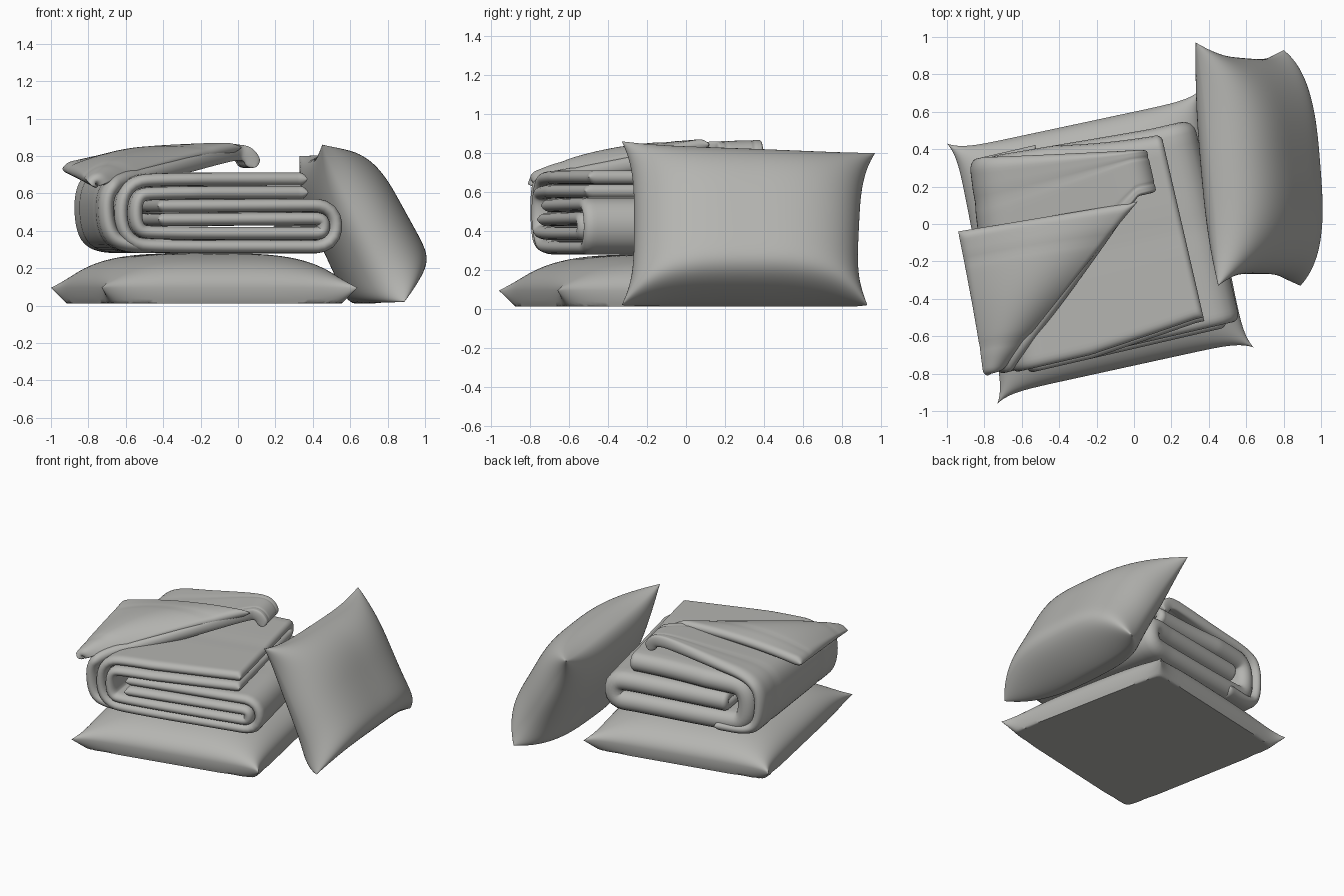
import bpy, math
from mathutils import Vector

if "Cube" in bpy.data.objects:
    bpy.data.objects.remove(bpy.data.objects["Cube"])

grey = bpy.data.materials.new("warm grey fabric")
grey.diffuse_color = (0.46, 0.46, 0.44, 1)
grey.use_nodes = True
grey.node_tree.nodes["Principled BSDF"].inputs["Base Color"].default_value = grey.diffuse_color
FLOOR = 0.012


def cushion(name, pos, up, down, ns, nt):
    """Two-sided padded surface: pos(s,t) is the seam sheet, up/down(s,t) the padding."""
    sp = [math.sin(math.pi * (i / ns - 0.5)) for i in range(ns + 1)]
    tp = [math.sin(math.pi * (j / nt - 0.5)) for j in range(nt + 1)]
    P = [[pos(s, t) for t in tp] for s in sp]
    verts, idx = [], {}
    for i, s in enumerate(sp):
        for j, t in enumerate(tp):
            a = P[min(i + 1, ns)][j] - P[max(i - 1, 0)][j]
            b = P[i][min(j + 1, nt)] - P[i][max(j - 1, 0)]
            n = a.cross(b).normalized()
            rim = i in (0, ns) or j in (0, nt)
            for side, h in ((0, up), (1, down)):
                if rim and side:
                    idx[i, j, 1] = idx[i, j, 0]
                    continue
                p = P[i][j].copy() if rim else P[i][j] + n * (h(s, t) * (1 - 2 * side))
                p.z = max(p.z, FLOOR)
                idx[i, j, side] = len(verts)
                verts.append(p)
    faces = []
    for i in range(ns):
        for j in range(nt):
            for side in (0, 1):
                q = [idx[i, j, side], idx[i + 1, j, side],
                     idx[i + 1, j + 1, side], idx[i, j + 1, side]]
                faces.append(q[::-1] if side else q)
    me = bpy.data.meshes.new(name)
    me.from_pydata(verts, [], faces)
    me.materials.append(grey)
    ob = bpy.data.objects.new(name, me)
    bpy.context.collection.objects.link(ob)
    bpy.context.view_layer.objects.active = ob
    ob.select_set(True)
    bpy.ops.object.shade_smooth_by_angle(angle=math.radians(50))
    ob.select_set(False)


def quad(c, pinch, k):
    """Bilinear patch between four corners, edges drawn in so the corners stick out."""
    c = [Vector(v) for v in c]

    def pos(s, t):
        a = s * (1 - pinch * (1 - abs(t) ** k)) / 2 + 0.5
        b = t * (1 - pinch * (1 - abs(s) ** k)) / 2 + 0.5
        return c[0].lerp(c[1], a).lerp(c[3].lerp(c[2], a), b)
    return pos


def dome(h, k=3, low=3, sag=0.0):
    """Pillow padding; low is the fullness of the t<0 half, sag moves filling there."""
    def f(s, t):
        kt = low if t < 0 else k
        return h * (1 - sag * t) * math.sqrt(max(0, (1 - abs(s) ** k) * (1 - abs(t) ** kt)))
    return f


def slab(h, ws, wt):
    """Even padding with rounded rims and soft quilting lines."""
    def rim(x, w):
        return math.sqrt(max(0, 1 - max(0, (abs(x) - 1 + w) / w) ** 2))

    def f(s, t):
        quilt = 1 - 0.1 * sum(math.exp(-((t - q) / 0.06) ** 2) for q in (-0.6, 0.6))
        return h * rim(s, ws) * rim(t, wt) * quilt
    return f


def path(pts):
    """Rounded polyline sampled by length, parameter -1..1."""
    pts = [Vector(p) for p in pts]
    for _ in range(4):
        new = [pts[0]]
        for a, b in zip(pts, pts[1:]):
            new += [a.lerp(b, 0.25), a.lerp(b, 0.75)]
        pts = new + [pts[-1]]
    cum = [0]
    for a, b in zip(pts, pts[1:]):
        cum.append(cum[-1] + (b - a).length)

    def at(s):
        d = (s + 1) / 2 * cum[-1]
        k = next((i for i in range(1, len(cum)) if cum[i] >= d), len(cum) - 1)
        return pts[k - 1].lerp(pts[k], (d - cum[k - 1]) / max(cum[k] - cum[k - 1], 1e-9))
    return at


CA, SA = math.cos(math.radians(13)), math.sin(math.radians(13))


def world(u, v, z):
    if u < 0:
        u *= 1 - 0.13 * v
    return Vector((u * CA - v * SA, u * SA + v * CA, z))


def mix(a, b, k):
    k = min(1, max(0, k))
    return a + (b - a) * k


# flat pillow at the bottom
cushion("flat_pillow",
        quad([(-0.73, -0.96, 0.095), (0.64, -0.66, 0.095), (0.36, 0.72, 0.095), (-1.0, 0.43, 0.095)], 0.06, 10),
        dome(0.185, 3.5, 3.5), dome(0.3, 4, 4), 60, 60)

# pillow leaning on the right, filling settled towards its base
cushion("leaning_pillow",
        quad([(0.89, -0.33, 0.02), (0.80, 0.93, 0.02), (0.33, 0.97, 0.80), (0.45, -0.33, 0.86)], 0.10, 3.5),
        dome(0.27, 3, 8, 0.0), dome(0.19, 3, 10, 0.2), 64, 64)

# blanket folded in half (fold at the back), then rolled up in a spiral
coil = path([(.25, .64), (-.50, .64), (-.685, .625), (-.685, .365), (-.50, .35), (.20, .35),
             (.365, .35), (.365, .50), (.20, .50), (-.54, .495)])
cache = {}


def coil_frame(s):
    if s not in cache:
        d = coil(min(1, s + .004)) - coil(max(-1, s - .004))
        cache[s] = coil(s), Vector((d.y, -d.x)).normalized()
    return cache[s]


def coil_pos(s, t):
    p, n = coil_frame(s)
    k = (-0.62 - s) / 0.35
    front = mix(-.65, -.59, k)
    back = mix(mix(.44, .49, (0.2 - p.x) / 0.9), .40, k)
    m = 0.22                                   # share of t used for the back fold
    if abs(t) < m:
        a = t / m * math.pi / 2
        off, v = math.sin(a), back + 0.036 * (math.cos(a) - 1)
    else:
        off = math.copysign(1, t)
        v = mix(back - 0.036, front + 0.02 * (off > 0), (abs(t) - m) / (1 - m))
    p = p + n * (0.036 * off)
    return world(p.x, v, p.y)


pad = slab(0.035, 0.022, 0.035)
cushion("folded_blanket", coil_pos, pad, pad, 180, 60)

# outer layer turned over the top, front edge cut back on the diagonal
wrap = path([(-.45, .325), (-.70, .32), (-.79, .39), (-.80, .62), (-.70, .72),
             (-.4, .765), (-.1, .815), (.04, .83), (.10, .81), (.13, .74)])


def wrap_pos(s, t):
    p = wrap(s)
    front = mix(-.62, .14, (s + 0.2) / 1.05)
    back = mix(.53, .37, (s + 0.2) / 1.2)
    drop = mix(0, 0.05, (s + 0.4) / 0.4) * (1 - t) / 2 * mix(1, 0, s)
    return world(p.x, mix(front, back, (t + 1) / 2), p.y - drop)


pad = slab(0.042, 0.05, 0.12)
cushion("blanket_top_flap", wrap_pos, pad, pad, 100, 40)

# folded-back corner lying on the flap
tri = quad([(-.78, -.81, .64), (-.74, -.78, .64), (.02, .12, .845), (-.94, -.04, .73)], 0.0, 2)


def corner_pos(s, t):
    p = tri(s, t)
    p.z += 0.055 * (1 - s * s) * (1 - t * t) + 0.02 * (1 - s * s)
    return p


pad = slab(0.035, 0.12, 0.1)
cushion("turned_back_corner", corner_pos, pad, pad, 40, 40)
